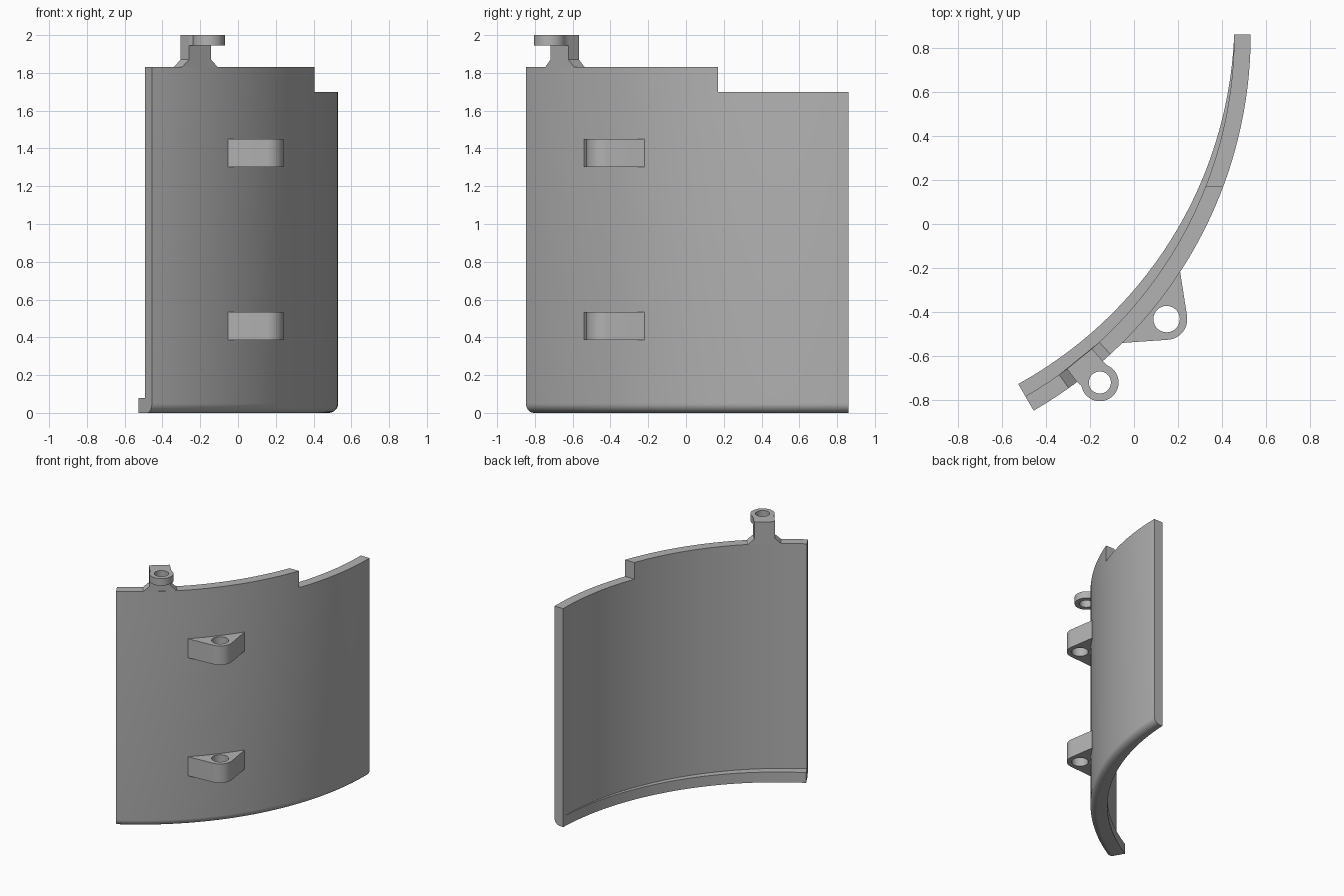
import bpy, bmesh, math
from math import sin, cos, asin, radians, pi

if "Cube" in bpy.data.objects:
    bpy.data.objects.remove(bpy.data.objects["Cube"], do_unlink=True)

CX, CY = -1.442, 0.86          # axis of the curved panel
R_OUT, R_IN = 1.972, 1.897     # panel surfaces
TOP, LOW, STEP_Y = 1.83, 1.70, 0.17
LIP_H, ROUND = 0.08, 0.05

grey = bpy.data.materials.new("plain_grey")
grey.use_nodes = True
colour = (0.45, 0.45, 0.45, 1)
grey.diffuse_color = colour
grey.node_tree.nodes["Principled BSDF"].inputs["Base Color"].default_value = colour


def polar(r, a, z):
    return (CX + r * cos(a), CY - r * sin(a), z)


def finish(name, mesh):
    mesh.materials.clear()
    mesh.materials.append(grey)
    ob = bpy.data.objects.new(name, mesh)
    bpy.context.collection.objects.link(ob)
    bpy.ops.object.select_all(action='DESELECT')
    ob.select_set(True)
    bpy.context.view_layer.objects.active = ob
    bpy.ops.object.shade_smooth_by_angle(angle=radians(30))
    return ob


def loft(name, rings):
    """Skin a list of equal closed rings and cap both ends."""
    bm = bmesh.new()
    vs = [[bm.verts.new(p) for p in ring] for ring in rings]
    n = len(vs[0])
    for a, b in zip(vs, vs[1:]):
        for i in range(n):
            j = (i + 1) % n
            bm.faces.new((a[i], a[j], b[j], b[i]))
    bm.faces.new(vs[0])
    bm.faces.new(vs[-1])
    bmesh.ops.remove_doubles(bm, verts=bm.verts, dist=1e-5)
    bmesh.ops.recalc_face_normals(bm, faces=bm.faces)
    mesh = bpy.data.meshes.new(name)
    bm.to_mesh(mesh)
    bm.free()
    return finish(name, mesh)


def plate(name, outlines, z0, z1):
    """Extrude a flat outline; inner outlines become holes."""
    cu = bpy.data.curves.new(name, 'CURVE')
    cu.dimensions, cu.fill_mode = '2D', 'BOTH'
    cu.extrude = (z1 - z0) / 2
    for pts in outlines:
        sp = cu.splines.new('POLY')
        sp.points.add(len(pts) - 1)
        for p, (x, y) in zip(sp.points, pts):
            p.co = (x, y, 0, 1)
        sp.use_cyclic_u = True
    tmp = bpy.data.objects.new(name + "_outline", cu)
    bpy.context.collection.objects.link(tmp)
    bpy.context.view_layer.update()
    mesh = bpy.data.meshes.new_from_object(
        tmp.evaluated_get(bpy.context.evaluated_depsgraph_get()))
    bpy.data.objects.remove(tmp, do_unlink=True)
    bm = bmesh.new()
    bm.from_mesh(mesh)
    bmesh.ops.remove_doubles(bm, verts=bm.verts, dist=1e-5)
    bmesh.ops.recalc_face_normals(bm, faces=bm.faces)
    bm.to_mesh(mesh)
    bm.free()
    ob = finish(name, mesh)
    ob.location.z = (z0 + z1) / 2
    return ob


def arc(cx, cy, r, a0, a1, n):
    return [(cx + r * cos(a0 + (a1 - a0) * i / n),
             cy + r * sin(a0 + (a1 - a0) * i / n)) for i in range(n + 1)]


def circle(cx, cy, r, n=40):
    return arc(cx, cy, r, 0, 2 * pi, n)[:-1]


# Curved panel: rounded outer foot, stepped top, inner lip fading to one end
def section(top, angle):
    lip = R_IN - 0.075 * sin(angle(R_IN))
    foot = arc(R_OUT - ROUND, ROUND, ROUND, -pi / 2, 0, 8)
    prof = foot + [(R_OUT, LOW), (R_OUT, top), (R_IN, top), (R_IN, LOW),
                   (R_IN, LIP_H), (lip, LIP_H), (lip, 0)]
    return [polar(r, angle(r), z) for r, z in prof]


def step(r):
    return asin((CY - STEP_Y) / r)


END = radians(60)
rings = [section(LOW, lambda r, t=i / 16: step(r) * t) for i in range(17)]
rings += [section(TOP, lambda r, t=i / 30: step(r) * (1 - t) + END * t)
          for i in range(31)]
loft("curved_panel", rings)

# Post on the top edge, flared at its base
MID = radians(50.95)
half = [(3.55, TOP), (2.2, 1.87), (2.2, 2.0)]
shape = half + [(-a, z) for a, z in reversed(half)]
loft("top_post", [[polar(r, MID + radians(a), z) for a, z in shape]
                  for r in (R_IN, R_OUT)])

# Ring eyelet on the post, with straight cheeks running back to it
EX, EY, ER = -0.155, -0.72, 0.085
w = radians(2.2)
out = -MID
spread = pi - asin(0.074 / ER)
eyelet = arc(EX, EY, ER, out - spread, out + spread, 40)
eyelet += [polar(R_OUT - 0.002, MID + s * w, 0)[:2] for s in (-1, 1)]
plate("top_eyelet", [eyelet, circle(EX, EY, 0.05)], 1.945, 2.0)

# Two triangular hinge brackets with pin holes
HX, HY = 0.148, -0.432
bracket = [(0.19, -0.21), (0.21, -0.22)]
bracket += arc(HX, HY, 0.094, radians(9), radians(-87), 16)[:]
bracket += [(-0.05, -0.54), (-0.07, -0.53)]
for name, z0 in (("lower_bracket", 0.385), ("upper_bracket", 1.303)):
    plate(name, [bracket, circle(HX, HY, 0.06)], z0, z0 + 0.148)
